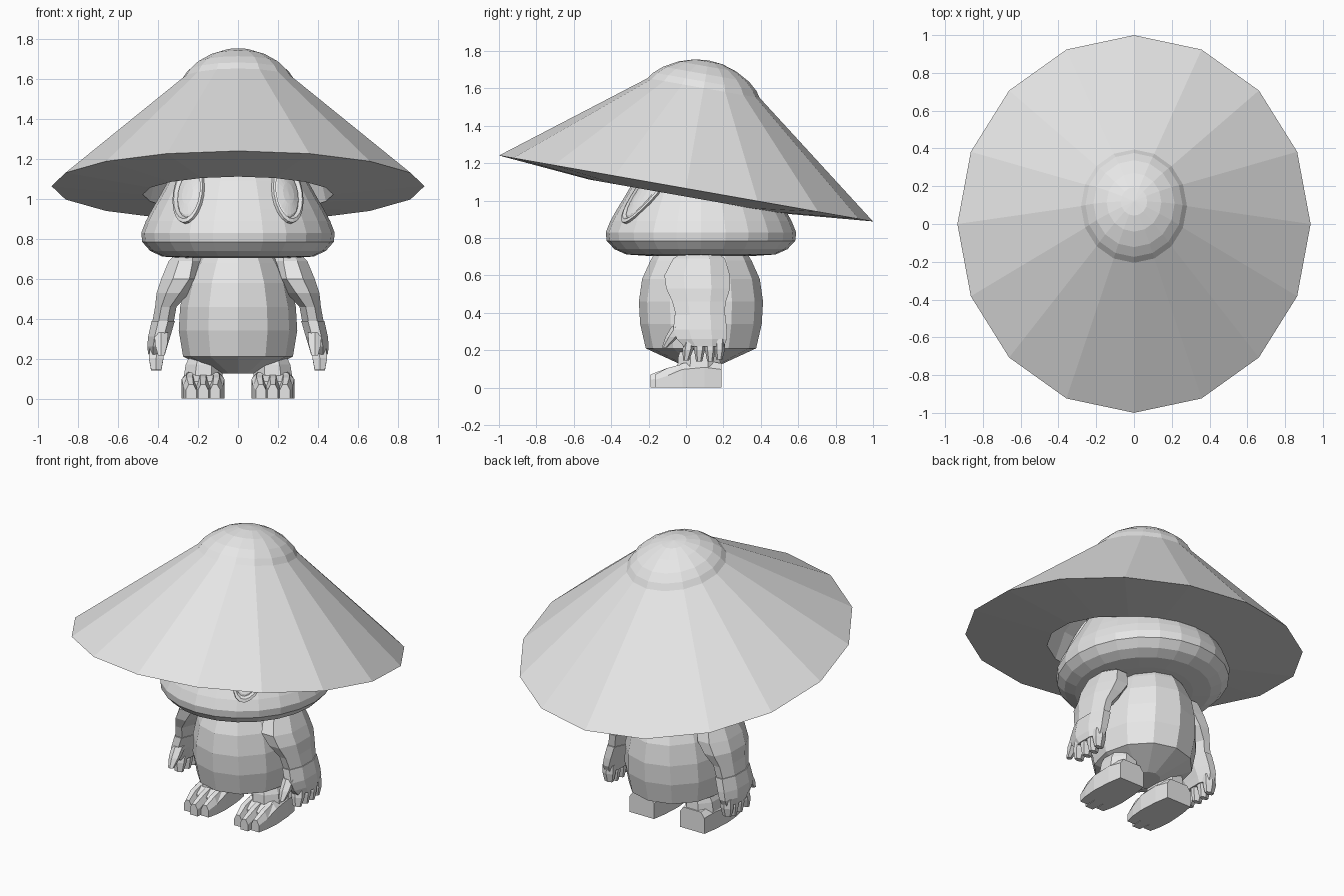
import bpy, bmesh, math
from mathutils import Matrix, Vector

if "Cube" in bpy.data.objects:
    bpy.data.objects.remove(bpy.data.objects["Cube"])

grey = bpy.data.materials.new("plain grey")
grey.diffuse_color = (0.8, 0.8, 0.8, 1)
grey.use_nodes = True
grey.node_tree.nodes["Principled BSDF"].inputs["Base Color"].default_value = grey.diffuse_color


def make(name, bm, smooth=False):
    bmesh.ops.recalc_face_normals(bm, faces=bm.faces)
    mesh = bpy.data.meshes.new(name)
    bm.to_mesh(mesh)
    bm.free()
    mesh.materials.append(grey)
    for p in mesh.polygons:
        p.use_smooth = smooth
    ob = bpy.data.objects.new(name, mesh)
    bpy.context.collection.objects.link(ob)
    return ob


def loft(bm, rings, cap=True):
    """Join equal rings of points with quads and cap both ends."""
    rows = [[bm.verts.new(p) for p in ring] for ring in rings]
    n = len(rows[0])
    for a, b in zip(rows, rows[1:]):
        for i in range(n):
            j = (i + 1) % n
            bm.faces.new((a[i], a[j], b[j], b[i]))
    if cap:
        bm.faces.new(rows[0])
        bm.faces.new(rows[-1])
    return rows


def oval(cx, cy, z, rx, ry, n, turn=0.0):
    return [(cx + rx * math.sin(math.tau * (i + turn) / n),
             cy - ry * math.cos(math.tau * (i + turn) / n), z) for i in range(n)]


def mirrored(rings, s):
    return [[(s * x, y, z) for x, y, z in ring] for ring in rings]


# Hat: sixteen-sided tilted cone with rounded crown and hollow underside
hat_profile = [(0.01, 0.32), (0.40, 0.22), (0.47, 0.12), (0.51, -0.043), (1, 0),
               (0.30, 0.545), (0.275, 0.58), (0.23, 0.62), (0.155, 0.662),
               (0.075, 0.688), (0.004, 0.695)]
bm = bmesh.new()
loft(bm, [oval(0, 0, h, r * 0.935, r * 1.015, 16) for r, h in hat_profile])
bm.transform(Matrix.Translation((0, 0, 1.065)) @ Matrix.Rotation(math.radians(-10), 4, 'X'))
make("hat", bm)

# Head: mushroom-shaped dome with a rolled lower lip
HEAD_Y, HEAD_STRETCH = 0.08, 1.05
head_profile = [(0.28, 0.705), (0.38, 0.712), (0.44, 0.74), (0.48, 0.785), (0.485, 0.83),
                (0.462, 0.89), (0.43, 0.95), (0.395, 1.01), (0.35, 1.09), (0.30, 1.17),
                (0.22, 1.26), (0.10, 1.32)]
bm = bmesh.new()
loft(bm, [oval(0, HEAD_Y, z, r, r * HEAD_STRETCH, 24) for r, z in head_profile])
make("head", bm)


def head_front(x, z):
    """y of the front of the head at a given x and z."""
    for (r0, z0), (r1, z1) in zip(head_profile, head_profile[1:]):
        if z0 <= z <= z1:
            r = r0 + (r1 - r0) * (z - z0) / (z1 - z0)
            return HEAD_Y - HEAD_STRETCH * math.sqrt(max(r * r - x * x, 0.0004))
    return HEAD_Y


# Eyes: long leaning ovals with a raised rim, wrapped on the head
for s, side in ((1, "right"), (-1, "left")):
    rings = []
    for scale, lift in ((1.0, -0.015), (0.97, 0.014), (0.85, 0.018), (0.77, 0.002),
                        (0.70, 0.008), (0.35, 0.014), (0.02, 0.015)):
        ring = []
        for i in range(20):
            a = math.tau * i / 20
            u, v = 0.072 * scale * math.cos(a), 0.15 * scale * math.sin(a)
            x, z = 0.243 + u - 0.16 * v, 1.025 + v + 0.1 * u
            out = Vector((x * 1.6, head_front(x, z) - HEAD_Y, 0.15)).normalized() * lift
            ring.append((x + out.x, head_front(x, z) + out.y, z + out.z))
        rings.append(ring)
    bm = bmesh.new()
    loft(bm, mirrored(rings, s))
    make(side + "_eye", bm)

# Body: faceted barrel
bm = bmesh.new()
loft(bm, [oval(0, 0.08, z, rx, ry, 12) for z, rx, ry in
          ((0.125, 0.09, 0.11), (0.21, 0.275, 0.295), (0.34, 0.297, 0.325),
           (0.46, 0.29, 0.332), (0.58, 0.262, 0.315), (0.68, 0.215, 0.27),
           (0.73, 0.18, 0.24))])
make("body", bm)

# Arm sections: centre x, centre y, height, half width, half depth
arm = [(0.255, 0.07, 0.715, 0.07, 0.11), (0.262, 0.07, 0.69, 0.092, 0.15),
       (0.285, 0.06, 0.60, 0.108, 0.19), (0.325, 0.065, 0.53, 0.09, 0.185),
       (0.362, 0.07, 0.46, 0.058, 0.155), (0.375, 0.075, 0.388, 0.058, 0.14)]
hand = [(0.375, 0.075, 0.388, 0.063, 0.147), (0.395, 0.075, 0.31, 0.06, 0.155),
        (0.405, 0.085, 0.26, 0.054, 0.145), (0.408, 0.095, 0.22, 0.045, 0.115)]
# Fingers: top y, top z, tip y, tip z
fingers = [(0.02, 0.26, 0.00, 0.145), (0.075, 0.26, 0.07, 0.14),
           (0.13, 0.26, 0.13, 0.14), (0.18, 0.26, 0.178, 0.15)]

for s, side in ((1, "right"), (-1, "left")):
    bm = bmesh.new()
    loft(bm, mirrored([oval(*sec, 8, 0.5) for sec in arm], s))
    make(side + "_arm", bm)

    bm = bmesh.new()
    loft(bm, mirrored([oval(*sec, 8, 0.5) for sec in hand], s))
    for y0, z0, y1, z1 in fingers:
        ym, zm = (y0 + y1) / 2, (z0 + z1) / 2
        loft(bm, mirrored([oval(0.406, y0, z0, 0.042, 0.028, 6),
                           oval(0.41, ym, zm, 0.042, 0.029, 6),
                           oval(0.41, y1, z1, 0.03, 0.016, 6)], s))
    # Thumb
    loft(bm, mirrored([oval(0.385, -0.03, 0.33, 0.04, 0.045, 6),
                       oval(0.385, -0.075, 0.27, 0.035, 0.035, 6),
                       oval(0.385, -0.115, 0.215, 0.018, 0.014, 6)], s))
    make(side + "_hand", bm)

    # Leg: short stump between foot and body
    bm = bmesh.new()
    loft(bm, mirrored([oval(0.175, 0.07, 0.11, 0.105, 0.125, 8, 0.5),
                       oval(0.17, 0.07, 0.17, 0.10, 0.12, 8, 0.5),
                       oval(0.16, 0.08, 0.25, 0.07, 0.10, 8, 0.5)], s))
    make(side + "_leg", bm)

    # Foot: wedge with chamfered top, built from sections along its length
    bm = bmesh.new()
    rings = []
    for y, w, h in ((0.19, 0.085, 0.13), (0.10, 0.10, 0.145), (-0.02, 0.107, 0.13),
                    (-0.10, 0.10, 0.085)):
        rings.append([(0.175 + w * u, y, h * v) for u, v in
                      ((-1, 0), (1, 0), (1, 0.75), (0.72, 1), (-0.72, 1), (-1, 0.75))])
    loft(bm, mirrored(rings, s))
    # Toes: three tapered wedges
    for cx, tip_x, tip_y in ((0.108, 0.115, -0.165), (0.175, 0.175, -0.19),
                             (0.242, 0.235, -0.165)):
        toe = []
        for x, y, w, h in ((cx, -0.01, 0.034, 0.128), (cx, -0.10, 0.033, 0.105),
                           (tip_x, tip_y, 0.026, 0.07)):
            toe.append([(x - w, y, 0), (x + w, y, 0), (x + w, y, h * 0.6),
                        (x + w * 0.45, y, h), (x - w * 0.45, y, h), (x - w, y, h * 0.6)])
        loft(bm, mirrored(toe, s))
    make(side + "_foot", bm)
